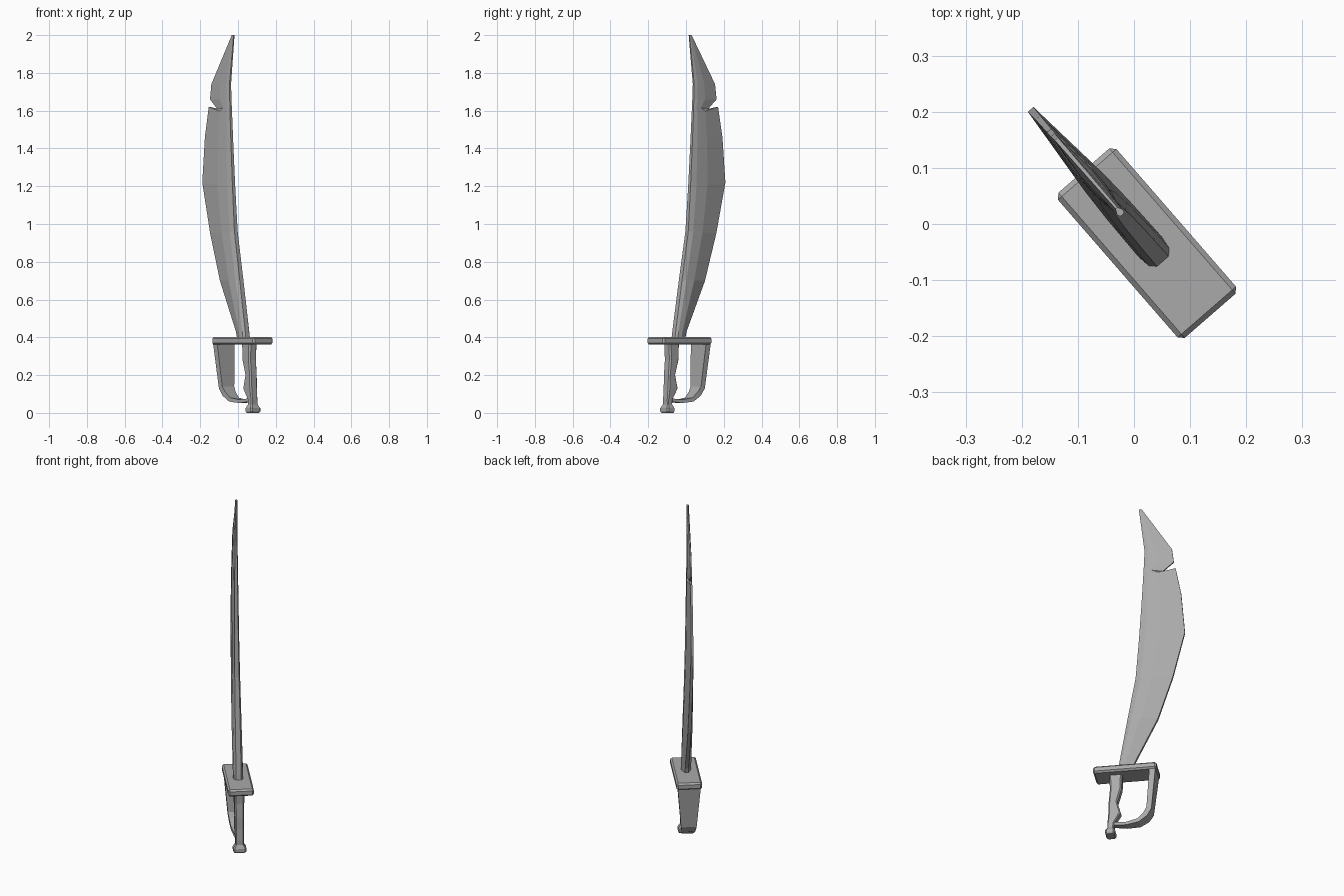
import bpy, bmesh, math
from mathutils import Matrix

if "Cube" in bpy.data.objects:
    bpy.data.objects.remove(bpy.data.objects["Cube"])

# One steel grey for the whole sword
steel = bpy.data.materials.new("steel_grey")
steel.use_nodes = True
GREY = (0.4, 0.4, 0.4, 1)
steel.diffuse_color = GREY
steel.node_tree.nodes["Principled BSDF"].inputs["Base Color"].default_value = GREY

# The sword is built in its own plane (x along the blade width) and then turned
TURN = Matrix.Rotation(math.radians(131), 4, 'Z') @ Matrix.Translation((0, 0.005, 0))


def finish(name, bm):
    bmesh.ops.recalc_face_normals(bm, faces=bm.faces)
    bmesh.ops.transform(bm, matrix=TURN, verts=bm.verts)
    mesh = bpy.data.meshes.new(name)
    bm.to_mesh(mesh)
    bm.free()
    mesh.materials.append(steel)
    obj = bpy.data.objects.new(name, mesh)
    bpy.context.collection.objects.link(obj)
    return obj


def loft(name, rings):
    """Skin a row of equal-sized rings and cap both ends."""
    bm = bmesh.new()
    rows = [[bm.verts.new(p) for p in ring] for ring in rings]
    n = len(rows[0])
    for a, b in zip(rows, rows[1:]):
        for i in range(n):
            j = (i + 1) % n
            bm.faces.new((a[i], a[j], b[j], b[i]))
    bm.faces.new(rows[0])
    bm.faces.new(rows[-1])
    return finish(name, bm)


# Blade: cutting edge x, z; spine x, z; thickness
def blade_ring(ex, ez, sx, sz, thick):
    half = [(0, 0.25), (0.14, 0.44), (0.45, 0.5), (1, 0.17)]
    side = [(sx + (ex - sx) * f, thick * t, sz + (ez - sz) * f) for f, t in half]
    return side + [(x, -y, z) for x, y, z in reversed(side)]


blade = [
    (-.012, .38, -.087, .38, .055),
    (0, .43, -.08, .43, .055),
    (.13, .7, -.035, .7, .052),
    (.21, .95, .01, .96, .046),
    (.275, 1.22, .028, 1.2, .039),
    (.255, 1.46, .042, 1.43, .033),
    (.225, 1.62, .05, 1.58, .029),
    (.155, 1.608, .052, 1.62, .027),   # notch
    (.215, 1.66, .054, 1.66, .026),
    (.205, 1.74, .057, 1.74, .023),
    (.042, 2, .026, 2, .013),
]
loft("blade", [blade_ring(*s) for s in blade])


# Handle: back x, front x, half width, z
def handle_ring(x0, x1, w, z):
    c = 0.3 * min(w, (x1 - x0) / 2)
    return [(x0 + c, -w, z), (x1 - c, -w, z), (x1, -w + c, z), (x1, w - c, z),
            (x1 - c, w, z), (x0 + c, w, z), (x0, w - c, z), (x0, -w + c, z)]


handle = [
    (-.132, -.062, .027, .37),
    (-.128, -.065, .026, .28),
    (-.135, -.088, .025, .2),
    (-.137, -.07, .025, .13),
    (-.142, -.106, .022, .07),
    (-.142, -.108, .023, .04),
]
loft("handle", [handle_ring(*s) for s in handle])

# Pommel
pommel = [
    (-.142, -.108, .023, .045),
    (-.153, -.1, .035, .025),
    (-.153, -.1, .035, .008),
    (-.148, -.105, .03, 0),
]
loft("pommel", [handle_ring(*s) for s in pommel])

# Cross guard: chamfered slab
bm = bmesh.new()
bmesh.ops.create_cube(bm, size=1, matrix=Matrix.Translation((-.041, 0, .382))
                      @ Matrix.Diagonal((.343, .138, .04, 1)))
bmesh.ops.bevel(bm, geom=bm.edges[:], offset=.009, segments=1, affect='EDGES')
finish("cross_guard", bm)

# Knuckle bow: outer x, z; inner x, z; half width
bow = [
    (.125, .372, .092, .372, .062),
    (.1, .13, .073, .14, .042),
    (.075, .09, .056, .112, .037),
    (.03, .06, .024, .081, .031),
    (-.04, .052, -.04, .07, .022),
    (-.115, .06, -.115, .077, .015),
]
loft("knuckle_bow", [[(ox, -w, oz), (ox, w, oz), (ix, w, iz), (ix, -w, iz)]
                     for ox, oz, ix, iz, w in bow])
